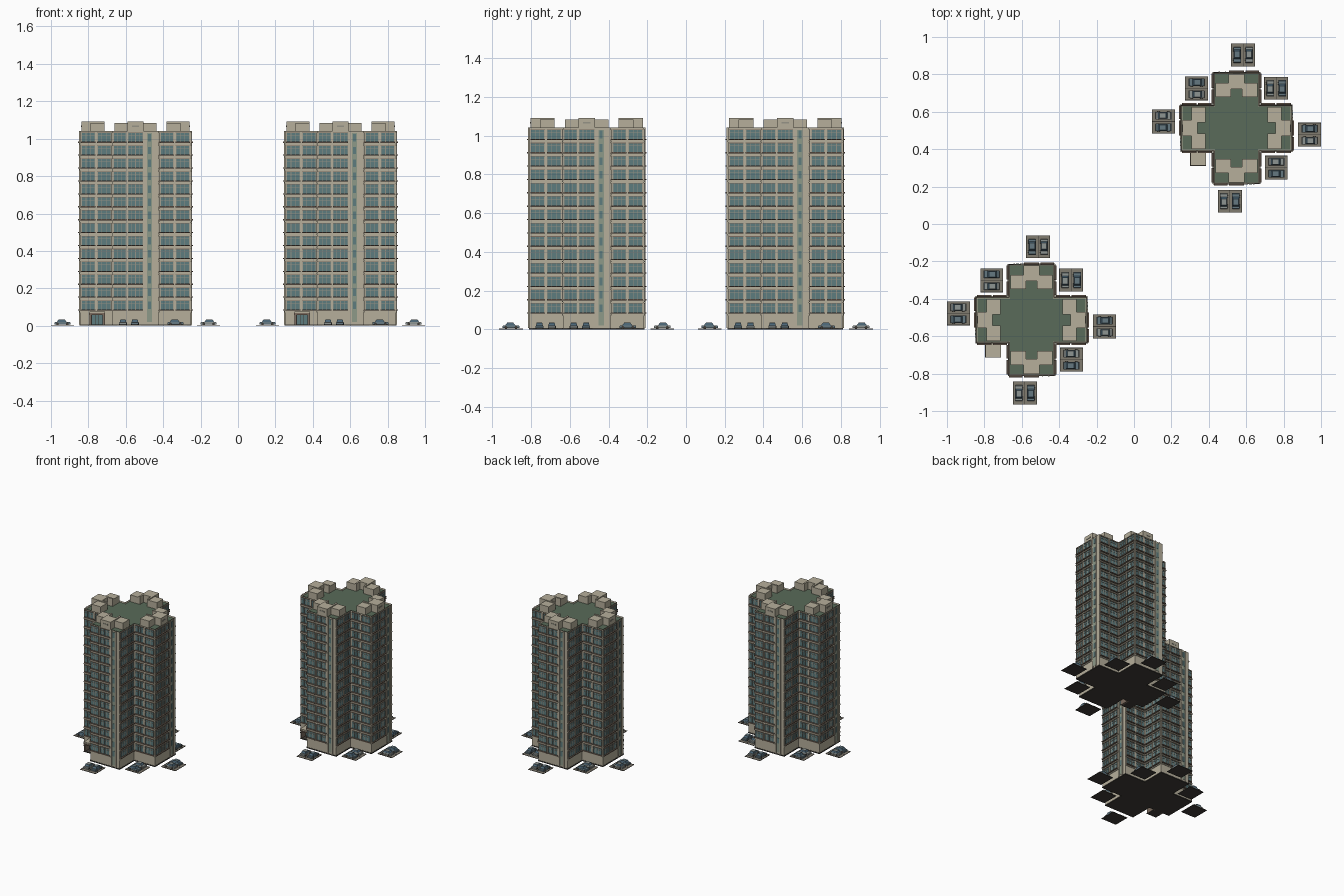
import bpy, bmesh
from math import pi
from mathutils import Matrix, Vector

if "Cube" in bpy.data.objects:
    bpy.data.objects.remove(bpy.data.objects["Cube"])

R, W = 0.297, 0.123            # arm reach and half width of the cross plan
FLOORS, Z0, FH = 14, 0.075, 0.069
ROOF = 1.042
CENTRES = [(-0.548, -0.513), (0.548, 0.513)]
COLOURS = {
    "wall": (0.47, 0.43, 0.33), "roof": (0.10, 0.145, 0.10), "glass": (0.11, 0.20, 0.21),
    "ledge": (0.20, 0.15, 0.115), "frame": (0.30, 0.29, 0.24), "strip": (0.27, 0.32, 0.25),
    "dark": (0.05, 0.045, 0.038), "paving": (0.22, 0.20, 0.16), "car_a": (0.13, 0.19, 0.22),
    "car_b": (0.27, 0.30, 0.29), "car_glass": (0.07, 0.13, 0.18),
}
mats = {}
for key, c in COLOURS.items():
    mats[key] = bpy.data.materials.new(key)
    mats[key].diffuse_color = (*c, 1)

parts = {}


def part(name, mat):
    if name not in parts:
        parts[name] = (bmesh.new(), mat)
    return parts[name][0]


def box(bm, x, y, z, m=Matrix(), taper=1.0):
    """Box from (min, max) ranges; taper shrinks the top."""
    c = Vector(((x[0] + x[1]) / 2, (y[0] + y[1]) / 2, (z[0] + z[1]) / 2))
    s = Matrix.Diagonal((x[1] - x[0], y[1] - y[0], z[1] - z[0], 1))
    vs = bmesh.ops.create_cube(bm, size=1)["verts"]
    for v in vs:
        if v.co.z > 0:
            v.co.x *= (1 + taper) / 2
            v.co.y *= taper
        v.co = m @ (Matrix.Translation(c) @ s @ v.co)


def cross(bm, r, w, z0, z1):
    """Extruded plus-shaped slab; returns its top face."""
    pts = []
    for k in range(4):
        rot = Matrix.Rotation(k * pi / 2, 3, "Z")
        pts += [rot @ Vector(p) for p in ((-w, -r, z0), (w, -r, z0), (w, -w, z0))]
    f = bm.faces.new([bm.verts.new(p) for p in pts])
    ext = bmesh.ops.extrude_face_region(bm, geom=[f])["geom"]
    bmesh.ops.translate(bm, vec=(0, 0, z1 - z0), verts=[g for g in ext if isinstance(g, bmesh.types.BMVert)])
    bmesh.ops.recalc_face_normals(bm, faces=bm.faces[:])
    return max(bm.faces, key=lambda q: q.calc_center_median().z)


# Tower body with a sunken roof behind a low parapet
walls = part("tower_walls", "wall")
top = cross(walls, R, W, 0.006, ROOF)
bmesh.ops.inset_region(walls, faces=[top], thickness=0.006)
bmesh.ops.translate(walls, vec=(0, 0, -0.012), verts=top.verts[:])
cross(part("roof_surface", "roof"), R - 0.007, W - 0.007, ROOF - 0.014, ROOF - 0.008)
cross(part("base_plate", "dark"), R + 0.002, W + 0.002, 0, 0.008)


def window(m, u0, u1, d, z, panes):
    """Framed window facing -y at depth d, with projecting sill and hood."""
    zt = z + 0.046
    box(part("window_glass", "glass"), (u0, u1), (-d - 0.0015, -d + 0.004), (z, zt), m)
    fr = part("window_frames", "frame")
    for i in range(panes + 1):
        x = u0 + (u1 - u0) * i / panes
        box(fr, (x - 0.0014, x + 0.0014), (-d - 0.0045, -d), (z, zt), m)
    box(fr, (u0, u1), (-d - 0.0035, -d), (z + 0.031, z + 0.0335), m)
    led = part("window_ledges", "ledge")
    box(led, (u0 - 0.003, u1 + 0.003), (-d - 0.011, -d), (z - 0.006, z), m)
    box(led, (u0 - 0.002, u1 + 0.002), (-d - 0.005, -d), (zt, zt + 0.003), m)


# One elevation, turned four times: arm end plus the flanks of its neighbours
ROW = [(-0.117, -0.052, R, 3), (-0.038, 0.038, R, 4),
       (-0.288, -0.218, W, 3), (-0.203, -0.133, W, 3),
       (0.136, 0.202, W, 3), (0.217, 0.288, W, 3)]
for k in range(4):
    m = Matrix.Rotation(k * pi / 2, 4, "Z")
    for f in range(FLOORS):
        z = Z0 + f * FH
        for u0, u1, d, n in ROW:
            window(m, u0, u1, d, z + 0.012, n)
        # small stair windows inside the vertical strip
        box(part("stair_windows", "glass"), (0.067, 0.083), (-R - 0.004, -R), (z + 0.014, z + 0.054), m)
        # floor bands on each face
        bands = part("floor_bands", "wall")
        box(bands, (-W - 0.002, 0.056), (-R - 0.004, -R), (z - 0.004, z + 0.003), m)
        for a, b in ((-R - 0.002, -W), (W, R + 0.002)):
            box(bands, (a, b), (-W - 0.004, -W), (z - 0.004, z + 0.003), m)
    box(part("stair_strip", "strip"), (0.061, 0.089), (-R - 0.002, -R), (0.02, ROOF - 0.012), m)
    for x in (0.058, 0.092):
        box(part("stair_piers", "wall"), (x - 0.003, x + 0.003), (-R - 0.006, -R), (0.006, ROOF), m)
    # roof blocks: two side blocks, an outer stub and the wall joining them
    rb = part("roof_blocks", "wall")
    for s in (-1, 1):
        a, b = sorted((s * 0.042, s * 0.112))
        box(rb, (a, b), (-0.241, -0.165), (1.028, 1.085), m)
        a, b = sorted((s * 0.03, s * 0.043))
        box(rb, (a, b), (-0.241, -0.165), (1.028, 1.092), m)
    box(rb, (-0.043, 0.043), (-0.29, -0.208), (1.028, 1.092), m)
    box(part("roof_vents", "frame"), (-0.02, 0.02), (-0.292, -0.289), (1.062, 1.07), m)

# Entrance porch in the front left corner
box(part("porch_roof", "wall"), (-0.246, -0.164), (-0.2, -W), (0.066, 0.076))
box(part("porch_trim", "ledge"), (-0.248, -0.162), (-0.202, -W), (0.058, 0.067))
for x in (-0.24, -0.17):
    box(part("porch_posts", "ledge"), (x - 0.006, x + 0.006), (-0.199, -W), (0, 0.06))
box(part("porch_step", "dark"), (-0.246, -0.164), (-0.2, -W), (0, 0.006))
box(part("entrance_door", "glass"), (-0.234, -0.176), (-0.15, -0.145), (0.006, 0.058))
for i in range(4):
    x = -0.234 + i * 0.0193
    box(part("door_frame", "dark"), (x - 0.0015, x + 0.0015), (-0.153, -0.145), (0.006, 0.058))


def car(m, mat):
    """Small saloon lying along y."""
    body = part("car_bodies_" + mat, mat)
    box(body, (-0.02, 0.02), (-0.043, 0.043), (0.007, 0.017), m)
    box(body, (-0.019, 0.019), (-0.042, 0.042), (0.017, 0.021), m, 0.92)
    box(part("car_cabins", "car_glass"), (-0.0175, 0.0175), (-0.03, 0.023), (0.02, 0.033), m, 0.62)
    box(body, (-0.0145, 0.0145), (-0.0195, 0.0125), (0.032, 0.0345), m)
    for x in (-0.018, 0.018):
        for y in (-0.026, 0.026):
            t = m @ Matrix.Translation((x, y, 0.01)) @ Matrix.Rotation(pi / 2, 4, "Y")
            bmesh.ops.create_cone(part("car_wheels", "dark"), cap_ends=True, segments=10,
                                  radius1=0.0075, radius2=0.0075, depth=0.006, matrix=t)


def parking(m):
    """Two-bay parking pad with kerb lines and two cars."""
    box(part("parking_pads", "paving"), (-0.064, 0.064), (-0.061, 0.061), (0.001, 0.003), m)
    box(part("parking_undersides", "dark"), (-0.064, 0.064), (-0.061, 0.061), (0, 0.001), m)
    for x in (-0.062, 0, 0.062):
        box(part("parking_lines", "dark"), (x - 0.0015, x + 0.0015), (-0.061, 0.061), (0.003, 0.004), m)
    for x, mat in ((-0.032, "car_b"), (0.032, "car_a")):
        car(m @ Matrix.Translation((x, 0, 0)), mat)


# Parking at every arm end and in three of the inner corners
for k in range(4):
    m = Matrix.Rotation(k * pi / 2, 4, "Z")
    parking(m @ Matrix.Translation((-0.035, -0.391, 0)))
    if k != 2:
        parking(m @ Matrix.Translation((0.212, 0.213, 0)))

# Two identical towers share the meshes
for name, (bm, mat) in parts.items():
    me = bpy.data.meshes.new(name)
    bm.to_mesh(me)
    bm.free()
    me.materials.append(mats[mat])
    for i, (cx, cy) in enumerate(CENTRES):
        ob = bpy.data.objects.new(f"{name}_{'front' if i == 0 else 'back'}", me)
        ob.location = (cx, cy, 0)
        bpy.context.collection.objects.link(ob)

for m in bpy.data.materials:
    if m.users and not m.is_grease_pencil:
        m.use_nodes = True
        m.node_tree.nodes["Principled BSDF"].inputs["Base Color"].default_value = m.diffuse_color
